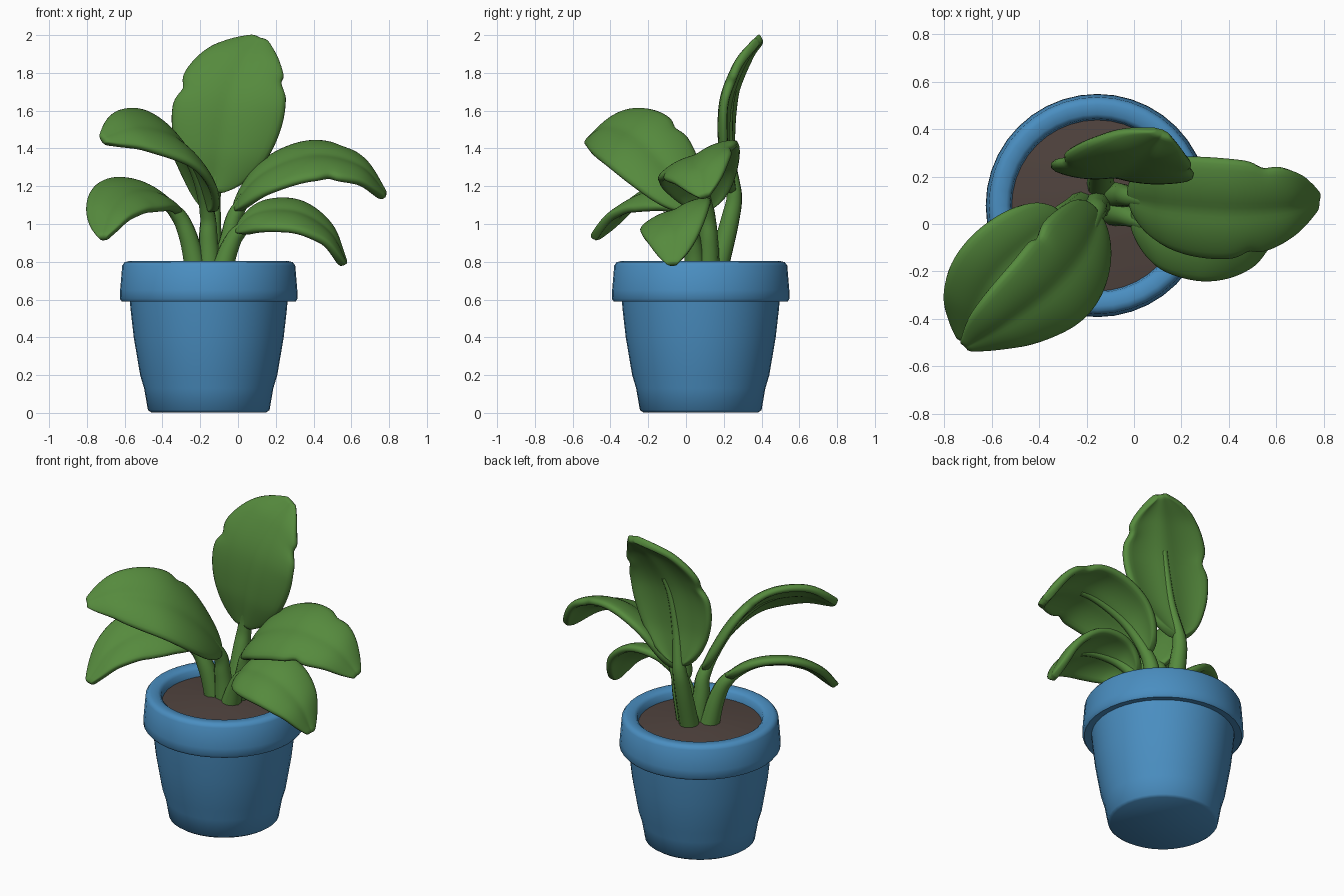
import bpy, bmesh
from math import sin, cos, pi, exp
from mathutils import Vector

if "Cube" in bpy.data.objects:
    bpy.data.objects.remove(bpy.data.objects["Cube"])


def material(name, rgb):
    m = bpy.data.materials.new(name)
    m.use_nodes = True
    m.diffuse_color = (*rgb, 1)
    bsdf = m.node_tree.nodes["Principled BSDF"]
    bsdf.inputs["Base Color"].default_value = (*rgb, 1)
    bsdf.inputs["Roughness"].default_value = 0.8
    return m


GREEN = material("leaf green", (0.092, 0.255, 0.047))
BLUE = material("pot blue", (0.068, 0.27, 0.53))
BROWN = material("soil brown", (0.08, 0.056, 0.048))
POT_X, POT_Y = -0.155, 0.078


def grid_object(name, rows, mat, closed=False, caps=False):
    """Skin a list of point rows into a smooth-shaded object."""
    bm = bmesh.new()
    vs = [[bm.verts.new(p) for p in row] for row in rows]
    n = len(rows[0])
    for a, b in zip(vs, vs[1:]):
        for j in range(n if closed else n - 1):
            k = (j + 1) % n
            bm.faces.new((a[j], a[k], b[k], b[j]))
    if caps:
        bm.faces.new(vs[0][::-1])
        bm.faces.new(vs[-1])
    if closed:
        bmesh.ops.recalc_face_normals(bm, faces=bm.faces)
    mesh = bpy.data.meshes.new(name)
    bm.to_mesh(mesh)
    bm.free()
    mesh.materials.append(mat)
    ob = bpy.data.objects.new(name, mesh)
    bpy.context.collection.objects.link(ob)
    bpy.ops.object.select_all(action="DESELECT")
    ob.select_set(True)
    bpy.context.view_layer.objects.active = ob
    bpy.ops.object.shade_smooth_by_angle(angle=1.0)
    return ob


def lathe(name, profile, mat, steps=40):
    rows = [[(POT_X + r * cos(2 * pi * i / steps), POT_Y + r * sin(2 * pi * i / steps), z)
             for i in range(steps)] for r, z in profile]
    return grid_object(name, rows, mat, closed=True, caps=True)


def spline(points, per=7):
    """Smooth path through the points."""
    p = [Vector(q) for q in points]
    p = [2 * p[0] - p[1]] + p + [2 * p[-1] - p[-2]]
    out = []
    for a, b, c, d in zip(p, p[1:], p[2:], p[3:]):
        for i in range(per):
            t = i / per
            out.append(b + (c - a) * t / 2 + (2 * a - 5 * b + 4 * c - d) * t * t / 2
                       + (3 * b - a - 3 * c + d) * t ** 3 / 2)
    return out + [p[-2]]


def frames(path, side):
    """Point, across direction and upper-face normal along a path."""
    side = Vector(side)
    for i, p in enumerate(path):
        t = (path[min(i + 1, len(path) - 1)] - path[max(i - 1, 0)]).normalized()
        s = (side - t * side.dot(t)).normalized()
        yield p, s, s.cross(t)


def leaf(name, points, stem_count, side, width, notches=(), bias=0.9, droop=0.36):
    path = spline(points)
    start = (stem_count - 1) * 7
    fr = list(frames(path, side))

    # Blade: rounded outline, creased along the middle, drooping at the edges
    blade = fr[start:]
    rows = []
    for i, (p, s, n) in enumerate(blade):
        u = i / (len(blade) - 1)
        w = width * max(0.1, sin(pi * u ** bias) ** 0.65 if 0 < u < 1 else 0)
        row = []
        for j in range(-5, 6):
            v = j / 5
            cut = sum(0.15 * exp(-((u - at) / 0.03) ** 2) * abs(v) ** 3
                      for at, edge in notches if edge * v > 0)
            lift = 0.28 * abs(v) - droop * v * v
            row.append(p + s * w * v * (1 - cut) + n * w * lift)
        rows.append(row)
    ob = grid_object(name + "_blade", rows, GREEN)
    solid = ob.modifiers.new("thickness", "SOLIDIFY")
    solid.thickness, solid.offset = 0.045, 0
    ob.modifiers.new("rounding", "SUBSURF").levels = 1
    ob.modifiers["rounding"].render_levels = 1

    # Stem: tapering tube that sinks into the blade as a low rib
    last = int(start + (len(path) - start) * 0.6)
    rings = []
    for i, (p, s, n) in enumerate(fr[:last]):
        rib = max(0, (i - start) / (last - start))
        r = 0.06 - 0.02 * min(1, i / start) - 0.022 * rib ** 0.6
        c = p - n * 0.006 * min(1, i / start)
        rings.append([c + s * r * cos(k * pi / 5) + n * r * sin(k * pi / 5) for k in range(10)])
    grid_object(name + "_stem", rings, GREEN, closed=True, caps=True)


# Pot body with a heavy rim, hollow down to the soil
lathe("pot", [(0.305, 0.003), (0.322, 0.015), (0.342, 0.13), (0.363, 0.2), (0.397, 0.4),
              (0.413, 0.54), (0.418, 0.595), (0.46, 0.59), (0.471, 0.605), (0.469, 0.65),
              (0.458, 0.78), (0.445, 0.798), (0.425, 0.803), (0.385, 0.8), (0.367, 0.785),
              (0.36, 0.74), (0.355, 0.7)], BLUE)
lathe("soil", [(0.365, 0.7), (0.365, 0.745), (0.2, 0.765), (0.05, 0.775)], BROWN)

# Leaves: stem points, then blade points ending at the tip
leaf("back_leaf",
     [(-0.14, 0.16, 0.74), (-0.14, 0.23, 1.02), (-0.13, 0.25, 1.17),
      (-0.09, 0.22, 1.4), (-0.04, 0.23, 1.65), (0.04, 0.3, 1.85), (0.12, 0.39, 1.98)],
     3, (1, -0.08, 0), 0.3, [(0.7, 1), (0.5, -1)], droop=0.32)
leaf("upper_right_leaf",
     [(-0.15, 0.08, 0.74), (-0.155, 0.07, 0.93), (-0.16, 0.04, 1.07),
      (-0.23, -0.12, 1.3), (-0.36, -0.27, 1.455), (-0.55, -0.41, 1.5), (-0.72, -0.51, 1.44)],
     3, (-0.6, 0.6, 0.65), 0.235, [(0.42, 1)], bias=0.78)
leaf("lower_right_leaf",
     [(-0.22, 0.08, 0.74), (-0.26, 0.06, 0.93), (-0.32, 0.03, 1.06),
      (-0.44, -0.06, 1.15), (-0.58, -0.19, 1.155), (-0.67, -0.34, 1.07), (-0.715, -0.49, 0.92)],
     3, (-0.6, 0.7, 0.45), 0.185)
leaf("upper_left_leaf",
     [(-0.09, 0.12, 0.74), (-0.05, 0.12, 0.92), (-0.01, 0.11, 1.07),
      (0.14, 0.08, 1.25), (0.39, 0.06, 1.345), (0.63, 0.07, 1.295), (0.775, 0.1, 1.14)],
     3, (0, -0.9, -0.42), 0.235, [(0.65, -1), (0.6, 1)], bias=0.85)
leaf("lower_left_leaf",
     [(-0.09, 0.05, 0.74), (-0.05, 0.04, 0.87), (0, 0.02, 0.96),
      (0.12, -0.03, 1.045), (0.31, -0.06, 1.045), (0.47, -0.07, 0.945), (0.56, -0.07, 0.78)],
     3, (0, -0.92, -0.4), 0.2)
